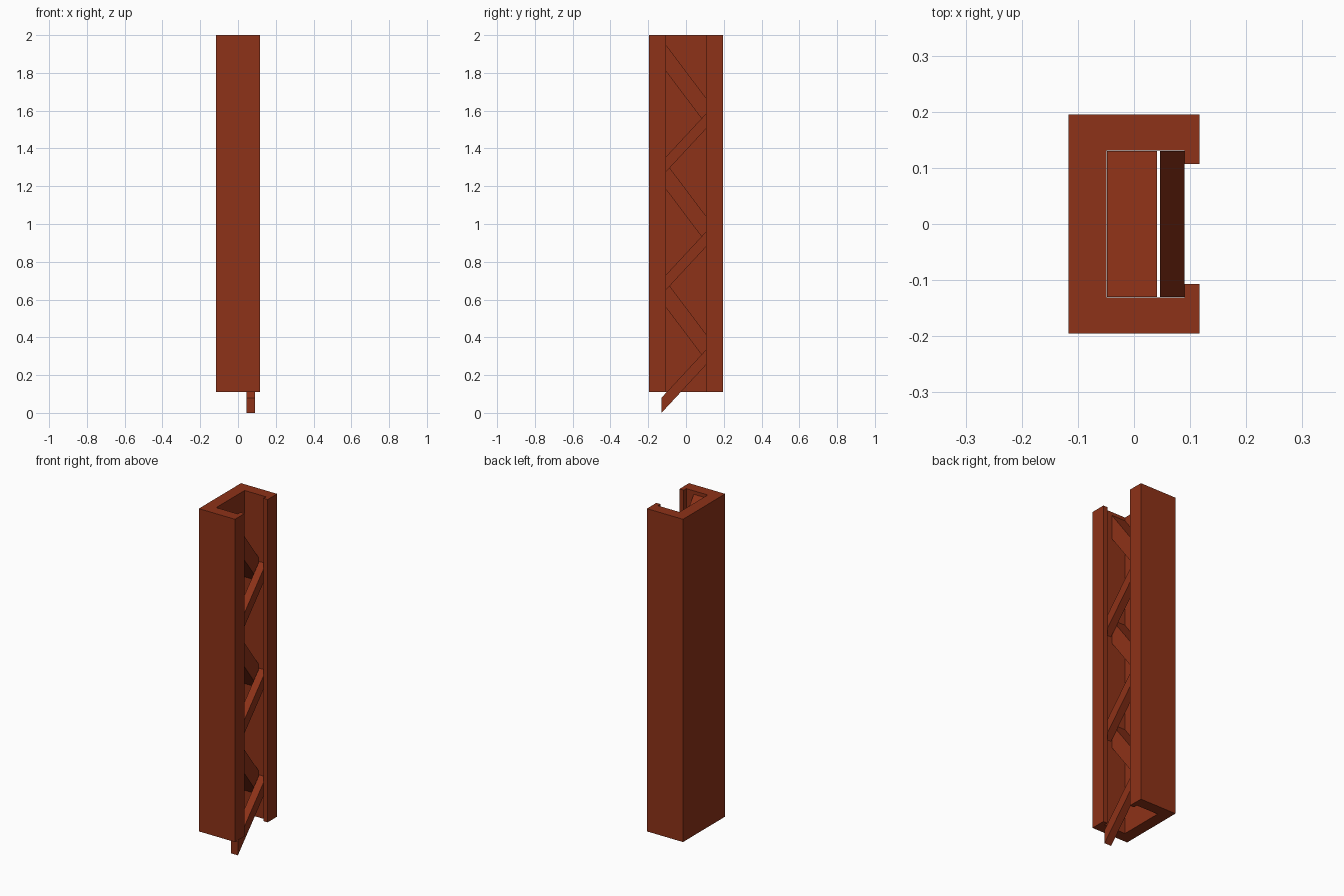
import bpy, bmesh

if "Cube" in bpy.data.objects:
    bpy.data.objects.remove(bpy.data.objects["Cube"])

mat = bpy.data.materials.new("rust_red_paint")
mat.diffuse_color = (0.27, 0.032, 0.009, 1)
mat.use_nodes = True
mat.node_tree.nodes["Principled BSDF"].inputs["Base Color"].default_value = mat.diffuse_color


def prism(name, profile, axis, start, end):
    """Extrude a 2D profile: axis 'z' takes (x, y) points, axis 'x' takes (y, z)."""
    bm = bmesh.new()
    place = (lambda p: (p[0], p[1], start)) if axis == 'z' else (lambda p: (start, p[0], p[1]))
    face = bm.faces.new([bm.verts.new(place(p)) for p in profile])
    new = bmesh.ops.extrude_face_region(bm, geom=[face])["geom"]
    d = end - start
    bmesh.ops.translate(bm, verts=[g for g in new if isinstance(g, bmesh.types.BMVert)],
                        vec=(0, 0, d) if axis == 'z' else (d, 0, 0))
    bmesh.ops.recalc_face_normals(bm, faces=bm.faces)
    mesh = bpy.data.meshes.new(name)
    bm.to_mesh(mesh)
    bm.free()
    mesh.materials.append(mat)
    obj = bpy.data.objects.new(name, mesh)
    bpy.context.collection.objects.link(obj)
    return obj


# C-shaped column: thick back and sides, thin lips around the open slot
half = [(-0.117, 0.195), (0.117, 0.195), (0.117, 0.107), (0.09, 0.107),
        (0.09, 0.131), (-0.049, 0.131)]
profile = half + [(x, -y) for x, y in reversed(half)]
prism("column", profile, 'z', 0.11, 2.0)


def brace(name, x0, x1, z_left, z_right, height):
    w = 0.13
    prism(name, [(-w, z_left), (w, z_right), (w, z_right + height), (-w, z_left + height)],
          'x', x0, x1)


# Zigzag lacing: narrow outer braces rise, wide inner braces fall
for i in range(3):
    z = i * 0.625
    brace(f"outer_brace_{i + 1}", 0.046, 0.09, z, z + 0.28, 0.08)
    brace(f"inner_brace_{i + 1}", -0.048, 0.041, z + 0.59, z + 0.245, 0.14)
